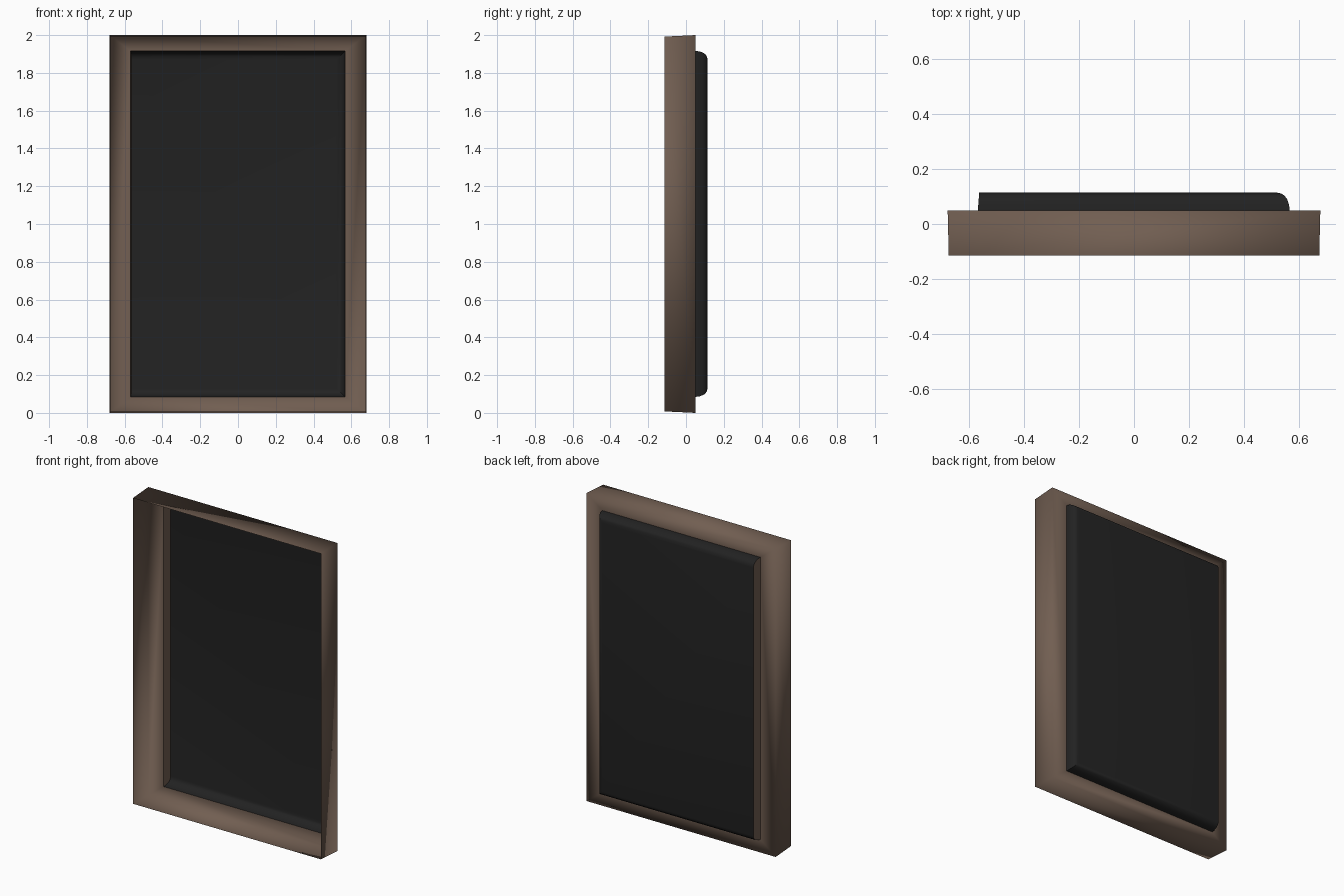
import bpy, bmesh

if "Cube" in bpy.data.objects:
    bpy.data.objects.remove(bpy.data.objects["Cube"])


def material(name, rgb):
    m = bpy.data.materials.new(name)
    m.diffuse_color = (*rgb, 1)
    m.use_nodes = True
    m.node_tree.nodes["Principled BSDF"].inputs["Base Color"].default_value = m.diffuse_color
    return m


brown = material("brown frame", (0.165, 0.112, 0.083))
black = material("near black panel", (0.016, 0.016, 0.016))


def lofted_rects(name, rings, cap, mats):
    """Skin a stack of rectangles (x0, x1, z0, z1, y) into an open shell."""
    bm = bmesh.new()
    loops = [[bm.verts.new((x, y, z)) for x, z in
              ((x0, z0), (x1, z0), (x1, z1), (x0, z1))]
             for x0, x1, z0, z1, y in rings]
    for a, b in zip(loops, loops[1:]):
        for i in range(4):
            j = (i + 1) % 4
            bm.faces.new((a[j], a[i], b[i], b[j]))
    if cap:
        bm.faces.new(loops[-1][::-1])
    bm.normal_update()
    me = bpy.data.meshes.new(name)
    bm.to_mesh(me)
    bm.free()
    for m in mats:
        me.materials.append(m)
    ob = bpy.data.objects.new(name, me)
    bpy.context.collection.objects.link(ob)
    bpy.context.view_layer.objects.active = ob
    bpy.ops.object.select_all(action='DESELECT')
    ob.select_set(True)
    return ob


# Shallow tray open at the front: slightly flared walls and a rear flange
FLANGE, BACK = 0.05, 0.114
PX0, PX1, PZ0, PZ1 = -0.569, 0.567, 0.085, 1.916
frame = lofted_rects("frame", [
    (-0.675, 0.675, 0.008, 1.992, -0.114),
    (-0.679, 0.679, 0.0, 2.0, FLANGE),
    (PX0, PX1, PZ0, PZ1, FLANGE)], False, [brown])
bpy.ops.object.shade_smooth()

# Hollow panel bulging to the rear: rounded on three sides, steep on the left
profile = [(0.05, 0), (0.07, 0.002), (0.09, 0.009),
           (0.103, 0.018), (0.111, 0.031), (BACK, 0.045)]
panel = lofted_rects("back_panel", [
    (PX0 + 0.005 * (y - FLANGE) / (BACK - FLANGE), PX1 - d, PZ0 + d, PZ1 - d, y)
    for y, d in profile], True, [black, brown])
for p in panel.data.polygons:          # left side wall takes the frame colour
    p.material_index = 1 if p.normal.x < -0.9 else 0
bpy.ops.object.shade_smooth_by_angle()
